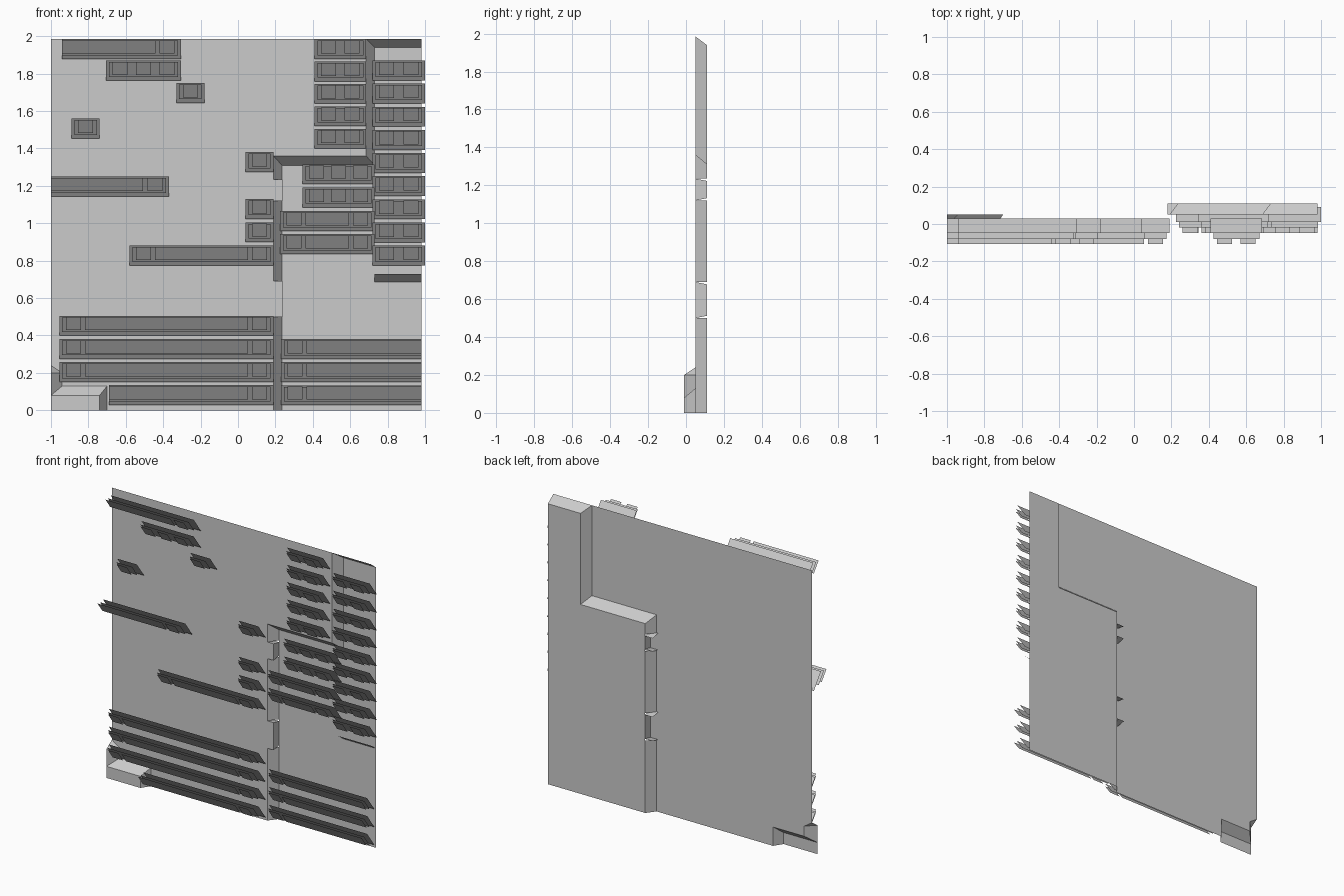
import bpy, bmesh

cube = bpy.data.objects.get("Cube")
if cube:
    bpy.data.objects.remove(cube, do_unlink=True)

grey = bpy.data.materials.new("plain grey")
grey.use_nodes = True
COLOUR = (0.6, 0.6, 0.6, 1)
grey.diffuse_color = COLOUR
grey.node_tree.nodes["Principled BSDF"].inputs["Base Color"].default_value = COLOUR


def make_sheet(name, faces):
    """Thin open surface from polygons, every face turned to the front."""
    bm = bmesh.new()
    for pts in faces:
        f = bm.faces.new([bm.verts.new(p) for p in pts])
        f.normal_update()
        if f.normal.y > 0:
            f.normal_flip()
    bmesh.ops.remove_doubles(bm, verts=bm.verts, dist=0.0005)
    me = bpy.data.meshes.new(name)
    bm.to_mesh(me)
    bm.free()
    me.materials.append(grey)
    ob = bpy.data.objects.new(name, me)
    bpy.context.collection.objects.link(ob)
    return ob


def at(y, outline):
    return [(x, y, z) for x, z in outline]


# Wall: front level, recessed level and the sloped step between them
FRONT, BACK, NOSE = 0.05, 0.11, -0.01
TOP = 1.985
rim = [(0.19, 0), (0.19, 1.36), (0.685, 1.36), (0.685, TOP), (0.98, TOP)]
bed = [(0.235, 0), (0.235, 1.31), (0.73, 1.31), (0.73, 1.94), (0.98, 1.94)]
clips = [(0.5, 0.69), (1.12, 1.235)]

make_sheet("main_wall", [at(FRONT, rim[:4] + [
    (-1, TOP), (-1, 0.24), (-0.94, 0.2), (-0.94, 0.13), (-0.7, 0.13), (-0.7, 0)])])
make_sheet("recessed_wall", [at(BACK, bed + [(0.98, 0)])])

step = []
for i in range(1, 4):
    step.append(at(FRONT, rim[i:i + 2]) + at(BACK, bed[i:i + 2][::-1]))
# the upright step is open where the clips sit
xf, xb = rim[0][0], bed[0][0]
low = 0
for z0, z1 in clips + [(None, None)]:
    hi_f, hi_b = (z0, z0) if z0 else (rim[1][1], bed[1][1])
    step.append([(xf, FRONT, low), (xf, FRONT, hi_f), (xb, BACK, hi_b), (xb, BACK, low)])
    low = z1
make_sheet("wall_step", step)

# Clips bridging the upright step, with tilted end flaps
for name, (z0, z1) in zip(("lower_clip", "upper_clip"), clips):
    xl, xr, t = 0.178, 0.238, 0.012
    faces = [
        [(xl, FRONT, z0), (xr, FRONT, z0), (xr, FRONT, z1), (xl, FRONT, z1)],
        [(xr, FRONT, z0), (xr, BACK, z0 + t), (xr, BACK, z1 - t), (xr, FRONT, z1)],
    ]
    for z, d in ((z0, t), (z1, -t)):
        faces.append([(xl, FRONT, z), (xr, FRONT, z), (xr, BACK, z + d), (xl, BACK, z + d)])
    make_sheet(name, faces)

# Raised foot in the lower corner
a, b = (-0.74, NOSE, 0.08), (-0.7, FRONT, 0.13)
c, d = (-0.94, FRONT, 0.13), (-1, NOSE, 0.08)
e, f = (-0.94, FRONT, 0.2), (-1, NOSE, 0.2)
make_sheet("corner_foot", [
    [(-1, NOSE, 0), (-0.74, NOSE, 0), a, d],
    [(-0.74, NOSE, 0), (-0.7, FRONT, 0), b, a],
    [a, b, c, d], [d, c, e, f], [f, e, (-1, FRONT, 0.24)],
])


# Slats: three parallel leaning layers, the top edge forward
LEAN = 0.74


def leaf(x0, x1, z0, z1, y_top):
    y_low = y_top + LEAN * (z1 - z0)
    return [(x0, y_low, z0), (x1, y_low, z0), (x1, y_top, z1), (x0, y_top, z1)]


def slat(name, x0, x1, top, kind, depth=0.0):
    """kind: a number of squares, or 'both', 'left', 'right' for a strip with end squares"""
    w, gap, edge = 0.08, 0.022, 0.035
    left = kind in ("both", "left")
    right = kind in ("both", "right")
    if isinstance(kind, int):
        pitch = (x1 - x0 - 2 * edge - w) / max(kind - 1, 1)
        blocks = [(x0 + edge + i * pitch, x0 + edge + i * pitch + w) for i in range(kind)]
        left = right = True
    else:
        s0, s1 = x0, x1
        blocks = []
        if left:
            blocks.append((x0 + edge, x0 + edge + w))
            s0 = x0 + edge + w + gap
        if right:
            blocks.append((x1 - edge - w, x1 - edge))
            s1 = x1 - edge - w - gap
        blocks.append((s0, s1))
    m0 = x0 + 0.015 * left
    m1 = x1 - 0.015 * right
    faces = [leaf(x0, x1, top - 0.106, top, depth - 0.048),
             leaf(m0, m1, top - 0.087, top - 0.008, depth - 0.08)]
    faces += [leaf(p, q, top - 0.077, top - 0.007, depth - 0.107) for p, q in blocks]
    make_sheet(name, faces)


PITCH = 0.1237
rows = [TOP - PITCH * 0.97 * i for i in range(5)]

slat("top_slat", -0.94, -0.305, TOP, "right")
slat("triple_slat", -0.705, -0.305, 1.87, 3)
slat("single_slat_high", -0.33, -0.18, 1.75, 1)
slat("single_slat_side", -0.89, -0.74, 1.56, 1)
slat("edge_slat", -1, -0.37, 1.25, "right")
for z in (1.38, 1.13, 1.005):
    slat("single_slat_inner", 0.04, 0.19, z, 1)
slat("middle_slat", -0.58, 0.19, 0.88, "both")
for i in range(3):
    slat("lower_left_slat", -0.955, 0.19, 0.505 - PITCH * i, "both")
    slat("lower_right_slat", 0.23, 0.98, 0.381 - PITCH * i, "left", BACK - FRONT)
slat("bottom_slat", -0.69, 0.19, 0.135, "right")
for z in rows:
    slat("double_slat", 0.41, 0.685, z, 2)
for i in range(9):
    slat("recess_double_slat", 0.72, 1.0, 1.87 - PITCH * i, 2, BACK - FRONT)
for i in range(2):
    slat("recess_triple_slat", 0.345, 0.73, 1.315 - PITCH * i, 3, BACK - FRONT)
    slat("recess_long_slat", 0.225, 0.73, 1.065 - PITCH * i, "both", BACK - FRONT)

# Narrow ledge on the recessed wall
make_sheet("ledge", [[(0.73, BACK, 0.687), (0.98, BACK, 0.687),
                      (0.98, FRONT, 0.73), (0.73, FRONT, 0.73)]])
